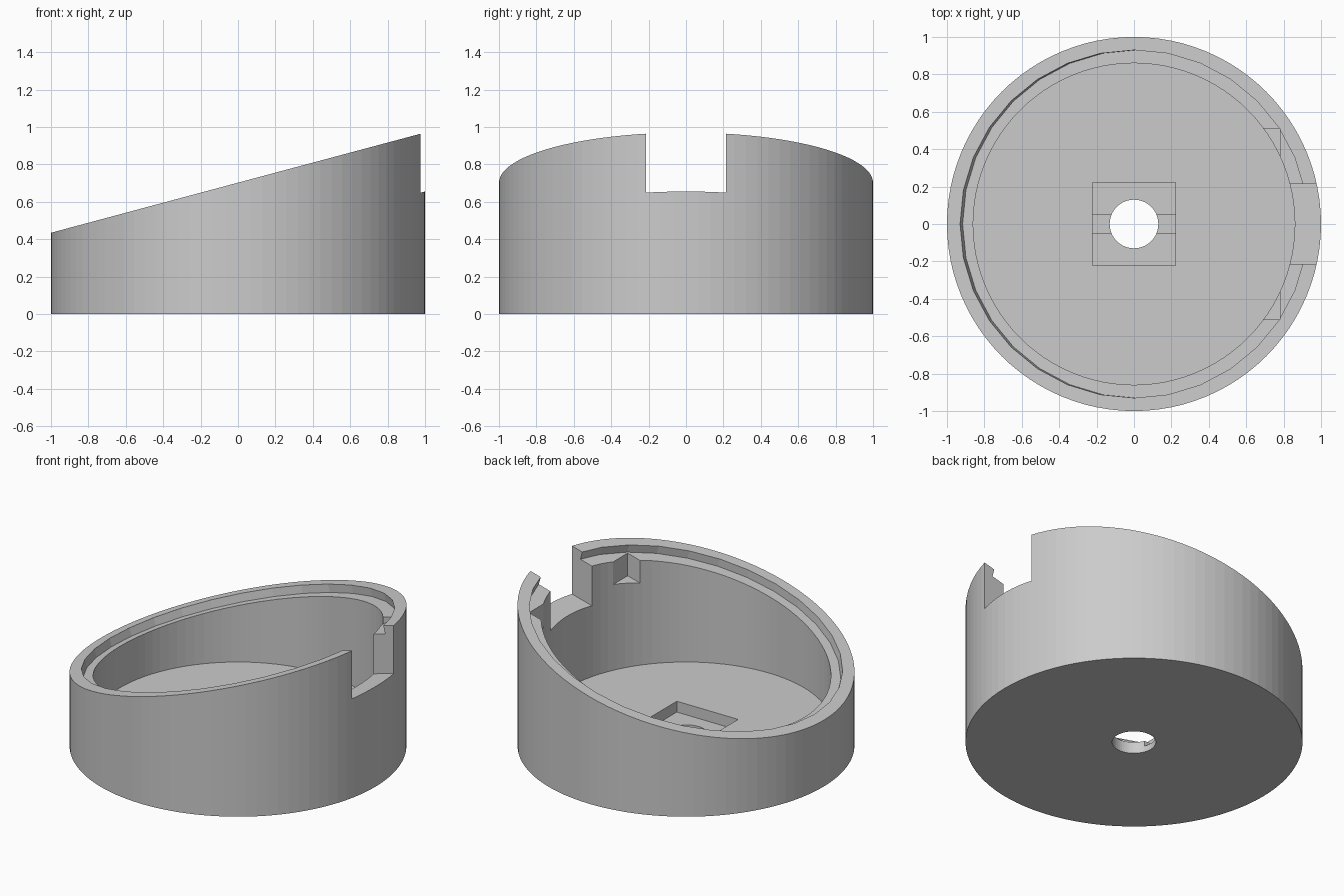
import bpy
import bmesh
from math import cos, sin, tan, pi, radians
from mathutils import Matrix

cube = bpy.data.objects.get("Cube")
if cube:
    bpy.data.objects.remove(cube, do_unlink=True)

TILT = radians(15)
SLOPE = tan(TILT)
RIM = 0.7025            # height of the slanted rim above the centre
SIDES = 96

grey = bpy.data.materials.new("plain_grey")
grey.use_nodes = True
grey.diffuse_color = (0.6, 0.6, 0.6, 1)
grey.node_tree.nodes["Principled BSDF"].inputs["Base Color"].default_value = (0.6, 0.6, 0.6, 1)


def ring(rx, ry, count):
    return [(rx * cos(2 * pi * i / count), ry * sin(2 * pi * i / count)) for i in range(count)]


def rect(x0, x1, y):
    return [(x0, -y), (x1, -y), (x1, y), (x0, y)]


def prism(name, outline, low, high, low_slope=0, high_slope=0, matrix=None):
    """Upright prism whose ends may slope along x."""
    bm = bmesh.new()
    bottom = [bm.verts.new((x, y, low + low_slope * x)) for x, y in outline]
    top = [bm.verts.new((x, y, high + high_slope * x)) for x, y in outline]
    bm.faces.new(bottom[::-1])
    bm.faces.new(top)
    n = len(outline)
    for i in range(n):
        j = (i + 1) % n
        bm.faces.new((bottom[i], bottom[j], top[j], top[i]))
    if matrix:
        bm.transform(matrix)
    mesh = bpy.data.meshes.new(name)
    bm.to_mesh(mesh)
    bm.free()
    mesh.materials.append(grey)
    obj = bpy.data.objects.new(name, mesh)
    bpy.context.collection.objects.link(obj)
    return obj


# Outer body with slanted top
body = prism("slanted_round_housing", ring(1, 1, SIDES), 0, RIM, 0, SLOPE)

# Cutters: cavity, lid ledge, side notch, corner pockets, base recess, groove, hole
rim_plane = Matrix.Translation((0, 0, RIM)) @ Matrix.Rotation(-TILT, 4, "Y")
cutters = [
    prism("cavity_cutter", ring(0.86, 0.86, SIDES), 0.146, 1.5),
    prism("lid_ledge_cutter", ring(0.93 / cos(TILT), 0.93, 32), -0.053, 0.05, matrix=rim_plane),
    prism("side_notch_cutter", rect(0.6, 1.2, 0.215), RIM - 0.315, 1.5, SLOPE),
    prism("corner_pocket_cutter", rect(0.3, 0.78, 0.51), RIM - 0.203, 1.5, SLOPE),
    prism("base_recess_cutter", rect(-0.222, 0.222, 0.222), 0.075, 0.4),
    prism("base_groove_cutter", rect(-0.222, 0.222, 0.047), 0.04, 0.35),
    prism("centre_hole_cutter", ring(0.13, 0.13, 48), -0.1, 0.3),
]

bpy.context.view_layer.objects.active = body
for cutter in cutters:
    mod = body.modifiers.new(cutter.name, "BOOLEAN")
    mod.operation = "DIFFERENCE"
    mod.solver = "EXACT"
    mod.object = cutter
    cutter.hide_render = True
    bpy.ops.object.modifier_apply(modifier=mod.name)
    bpy.data.objects.remove(cutter, do_unlink=True)
